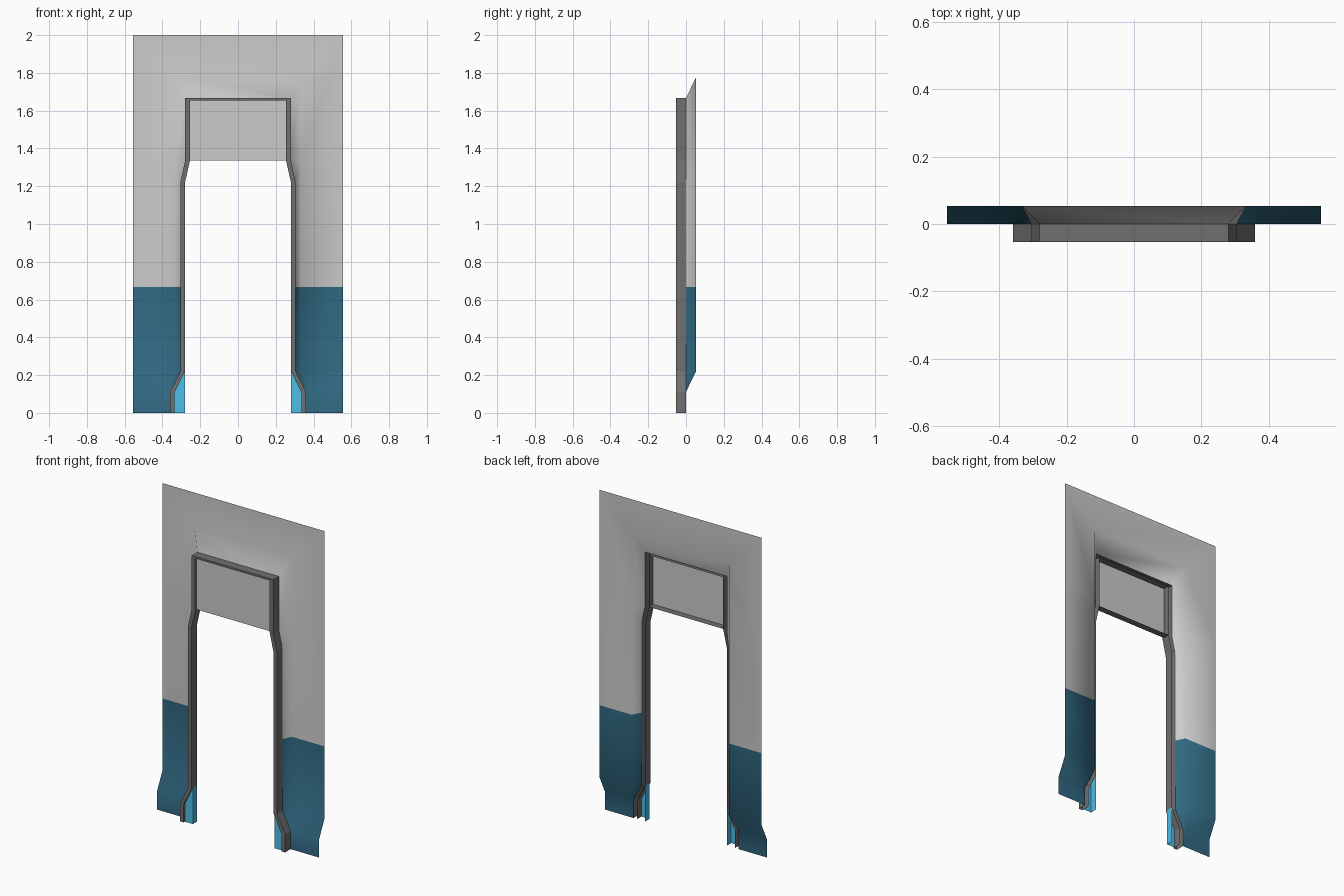
import bpy

if "Cube" in bpy.data.objects:
    bpy.data.objects.remove(bpy.data.objects["Cube"])

D = 0.054                     # depth in front of and behind the frame's back plane


def paint(name, rgb):
    m = bpy.data.materials.new(name)
    m.diffuse_color = (*rgb, 1)
    m.use_nodes = True
    m.node_tree.nodes["Principled BSDF"].inputs["Base Color"].default_value = m.diffuse_color
    return m


GREY = paint("dark_metal", (0.16, 0.16, 0.16))
TEAL = paint("dark_teal", (0.03, 0.14, 0.22))
BLUE = paint("light_blue", (0.077, 0.51, 0.8))


def strips(name, loops, mat=None, smooth=False):
    """Sheet made by joining neighbouring point loops, listed inner to outer."""
    n = len(loops[0])
    verts = [p for loop in loops for p in loop]
    faces = [(k * n + i, (k + 1) * n + i, (k + 1) * n + i + 1, k * n + i + 1)
             for k in range(len(loops) - 1) for i in range(n - 1)]
    me = bpy.data.meshes.new(name)
    me.from_pydata(verts, [], faces)
    if mat:
        me.materials.append(mat)
    for p in me.polygons:
        p.use_smooth = smooth
    ob = bpy.data.objects.new(name, me)
    bpy.context.collection.objects.link(ob)
    return ob


def mirror(ob):
    ob.modifiers.new("mirror", "MIRROR").use_axis = (True, False, False)


def arch(points):
    """Right-hand path continued over the top and down the left."""
    return points + [(-x, y, z) for x, y, z in reversed(points)]


# Upper wall: sheet that folds forward to meet the frame
zs = [0.667, 1.222, 1.333]
inner = [(0.305, 0, 0.667), (0.305, 0, 1.222), (0.28, 0, 1.333), (0.28, 0, 1.667)]
middle = [(0.333, D, z) for z in zs + [1.778]]
outer = [(0.555, D, z) for z in zs + [2.0]]
strips("upper_wall", [arch(inner), arch(middle), arch(outer)], smooth=True)

# Lower wall: painted band with the skirting stepped forward
low_in = [(0.36, 0, 0), (0.36, 0, 0.111), (0.305, 0, 0.222), (0.305, 0, 0.667)]
low_mid = [(0.39, 0, 0), (0.39, 0, 0.111), (0.333, D, 0.222), (0.333, D, 0.667)]
low_out = [(0.555, y, z) for _, y, z in low_mid]
mirror(strips("lower_wall", [low_in, low_mid, low_out], TEAL, True))

# Door frame: inner return, front face and outer return
f_out = [(0.36, 0), (0.36, 0.111), (0.305, 0.222), (0.305, 1.222), (0.28, 1.333), (0.28, 1.667)]
f_in = [(x - 0.025, z) for x, z in f_out[:-1]] + [(0.255, 1.655)]


def at(path, y):
    return arch([(x, y, z) for x, z in path])


strips("door_frame", [at(f_in, 0), at(f_in, -D), at(f_out, -D), at(f_out, 0)], GREY)

# Header panel set just behind the frame face, with a soffit below
P = -D + 0.012
strips("header_panel", [[(-0.255, P, 1.335), (-0.255, P, 1.655)],
                        [(0.255, P, 1.335), (0.255, P, 1.655)]])
strips("header_soffit", [[(-0.255, 0, 1.335), (-0.255, P, 1.335)],
                         [(0.255, 0, 1.335), (0.255, P, 1.335)]], GREY)

# Blue foot guards filling the flared notch at each jamb base
zf = [0, 0.111, 0.222]
mirror(strips("foot_guard", [[(0.28, 0, z) for z in zf],
                             [(0.28, P, z) for z in zf],
                             [(x, P, z) for x, z in zip((0.335, 0.335, 0.2801), zf)]], BLUE))
